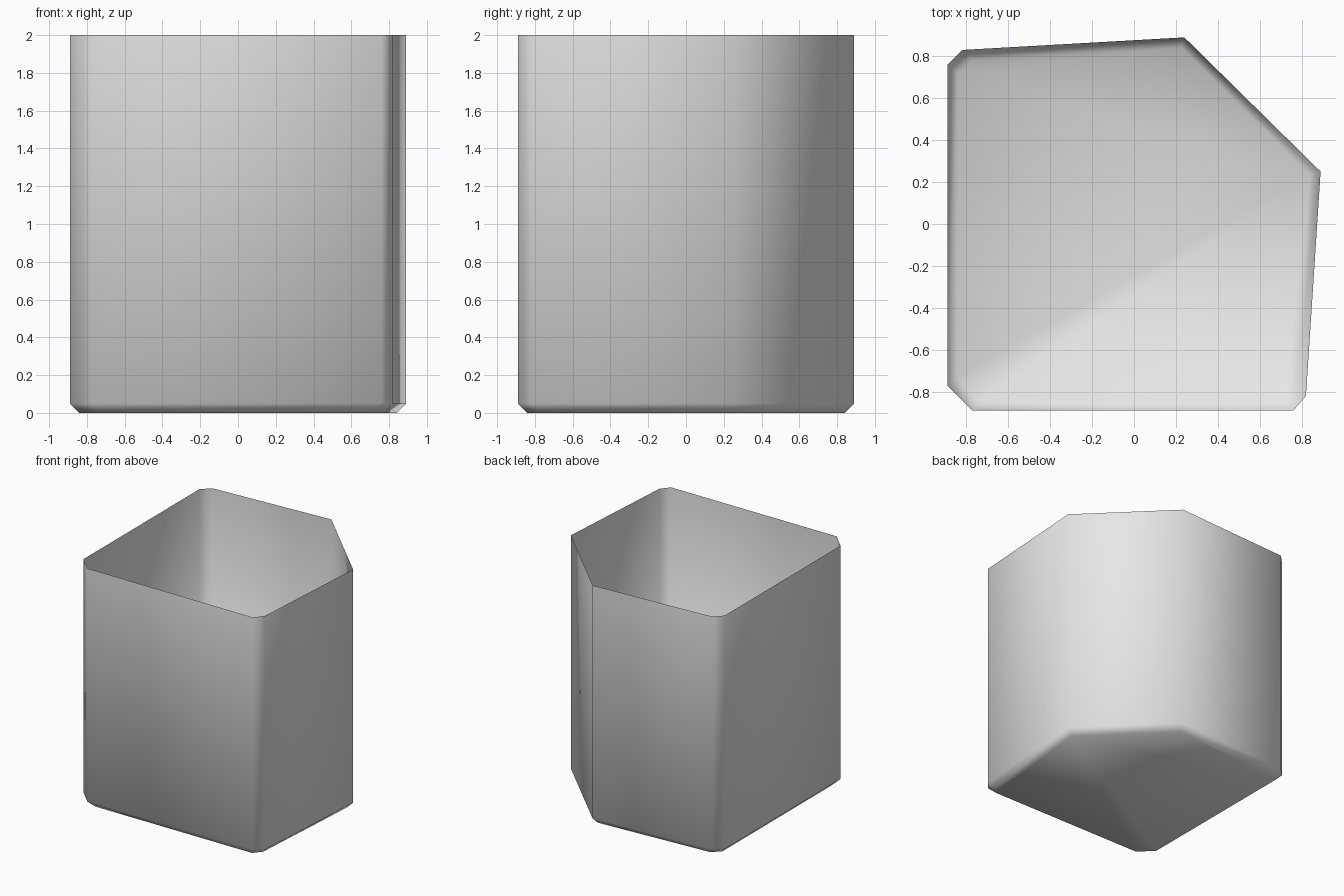
import bpy
import bmesh

cube = bpy.data.objects.get("Cube")
if cube:
    bpy.data.objects.remove(cube, do_unlink=True)

# One plain grey for the whole container
grey = bpy.data.materials.new("plain_grey")
grey.use_nodes = True
colour = (0.8, 0.8, 0.8, 1.0)
grey.diffuse_color = colour
grey.node_tree.nodes["Principled BSDF"].inputs["Base Color"].default_value = colour

# Plan outline, counter-clockwise: clipped corners and one wide slanted corner
outline = [(-0.77, -0.89), (0.76, -0.89), (0.82, -0.82), (0.89, 0.25),
           (0.24, 0.89), (-0.82, 0.83), (-0.89, 0.76), (-0.89, -0.77)]


def add_ring(bm, scale, z):
    return [bm.verts.new((x * scale, y * scale, z)) for x, y in outline]


def bridge(bm, lower, upper):
    n = len(lower)
    for i in range(n):
        j = (i + 1) % n
        bm.faces.new((lower[i], lower[j], upper[j], upper[i]))


# Open container: floor, bevelled foot and thin walls
bm = bmesh.new()
floor = add_ring(bm, 0.944, 0.0)
foot = add_ring(bm, 1.0, 0.05)
rim = add_ring(bm, 1.0, 2.0)
bridge(bm, floor, foot)
bridge(bm, foot, rim)

# Floor split along its diagonal, from the clipped corner to the slanted side
bm.faces.new(list(reversed(floor[:4] + floor[7:])))
bm.faces.new(list(reversed(floor[3:])))

for face in bm.faces:
    face.smooth = True

mesh = bpy.data.meshes.new("open_container")
bm.to_mesh(mesh)
bm.free()
mesh.materials.append(grey)
container = bpy.data.objects.new("open_container", mesh)
bpy.context.collection.objects.link(container)
